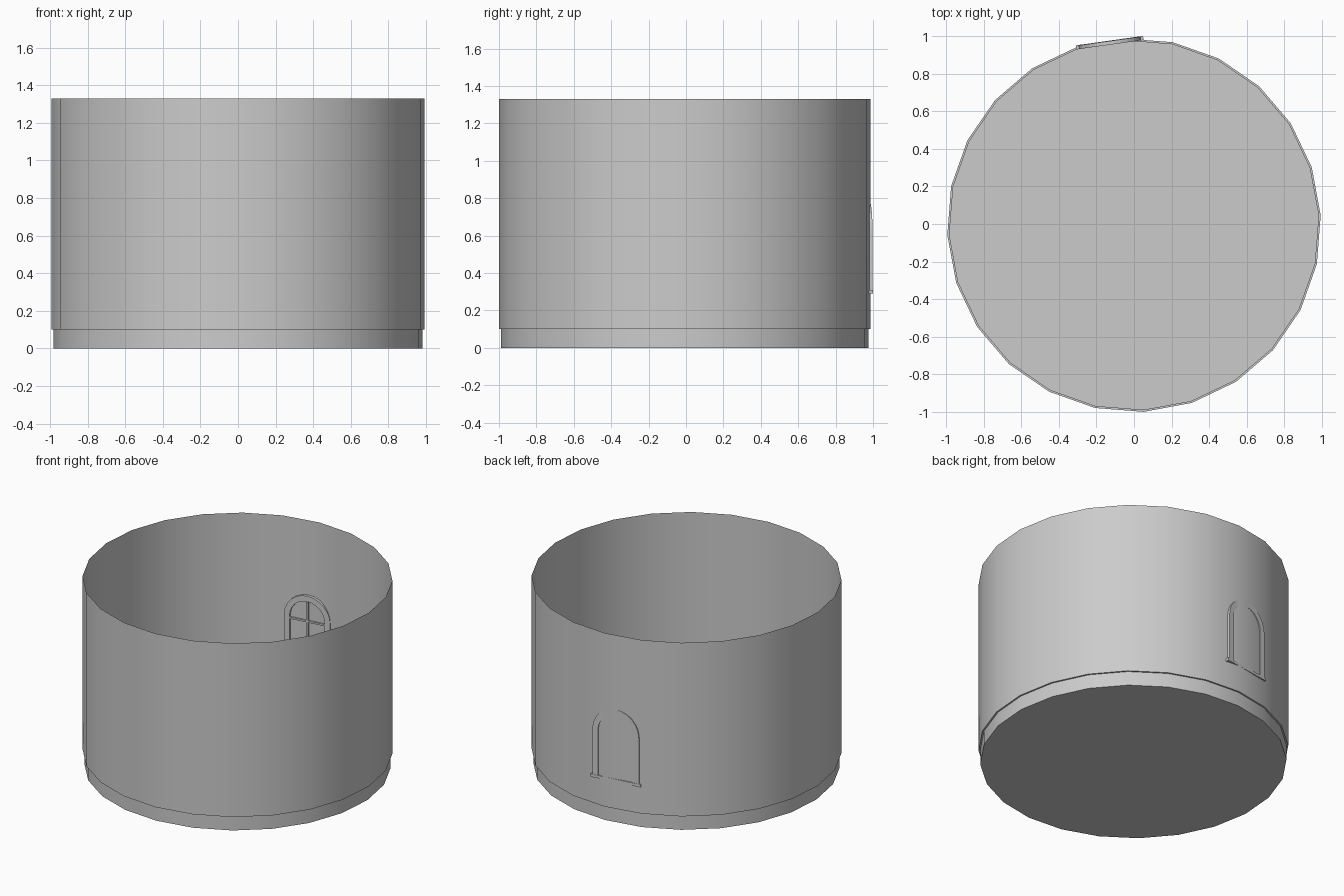
import bpy, bmesh, math
from mathutils import Matrix, Vector

cube = bpy.data.objects.get("Cube")
if cube:
    bpy.data.objects.remove(cube)

SIDES = 24
TURN = math.radians(3)
CENTRE_Y = -0.006

stone = bpy.data.materials.new("grey stone")
stone.use_nodes = True
GREY = (0.6, 0.6, 0.6, 1)
stone.diffuse_color = GREY
stone.node_tree.nodes["Principled BSDF"].inputs["Base Color"].default_value = GREY


def make_object(name, bm, matrix=None):
    mesh = bpy.data.meshes.new(name)
    bm.to_mesh(mesh)
    bm.free()
    mesh.materials.append(stone)
    obj = bpy.data.objects.new(name, mesh)
    bpy.context.collection.objects.link(obj)
    if matrix:
        obj.matrix_world = matrix
    bpy.ops.object.select_all(action='DESELECT')
    obj.select_set(True)
    bpy.context.view_layer.objects.active = obj
    bpy.ops.object.shade_smooth_by_angle(angle=math.radians(30))
    return obj


# Open round shell: floor, plinth, small ledge and thin wall
bm = bmesh.new()
rings = []
for radius, z in ((0.984, 0), (0.984, 0.1), (0.995, 0.1), (0.995, 1.33)):
    rings.append([bm.verts.new((radius * math.cos(TURN + i * math.tau / SIDES),
                                radius * math.sin(TURN + i * math.tau / SIDES) + CENTRE_Y, z))
                  for i in range(SIDES)])
bm.faces.new(list(reversed(rings[0])))
for low, high in zip(rings, rings[1:]):
    for i in range(SIDES):
        j = (i + 1) % SIDES
        bm.faces.new((low[i], low[j], high[j], high[i]))
make_object("round_wall", bm)

# Window space: x along the wall, y outwards, origin at the outer face
WINDOW = Matrix.Translation((-0.13, 0.974, 0)) @ Matrix.Rotation(math.radians(8), 4, 'Z')
SILL_Z, SPRING_Z = 0.31, 0.635


def arch(half_width, steps=12):
    points = [(-half_width, SILL_Z)]
    for i in range(steps + 1):
        a = math.pi * (1 - i / steps)
        points.append((half_width * math.cos(a), SPRING_Z + half_width * math.sin(a)))
    return points + [(half_width, SILL_Z)]


# Arched frame, a solid band between two arches
bm = bmesh.new()
loops = [[bm.verts.new((x, y, z)) for x, z in arch(w)]
         for w, y in ((0.167, 0), (0.167, -0.02), (0.127, -0.02), (0.127, 0))]
for k in range(4):
    a, b = loops[k], loops[(k + 1) % 4]
    for i in range(len(a) - 1):
        bm.faces.new((a[i], a[i + 1], b[i + 1], b[i]))
for end in (0, -1):
    bm.faces.new([loop[end] for loop in loops])
bmesh.ops.recalc_face_normals(bm, faces=bm.faces)
make_object("window_frame", bm, WINDOW)


def add_box(name, centre, size):
    bm = bmesh.new()
    bmesh.ops.create_cube(bm, size=1)
    bmesh.ops.scale(bm, vec=size, verts=bm.verts)
    bmesh.ops.translate(bm, vec=Vector(centre), verts=bm.verts)
    make_object(name, bm, WINDOW)


# Sill and glazing bars
add_box("window_sill", (0, -0.009, 0.30), (0.36, 0.022, 0.02))
add_box("upright_bar", (0, -0.013, 0.535), (0.012, 0.012, 0.45))
add_box("cross_bar", (0, -0.013, 0.62), (0.254, 0.012, 0.012))
